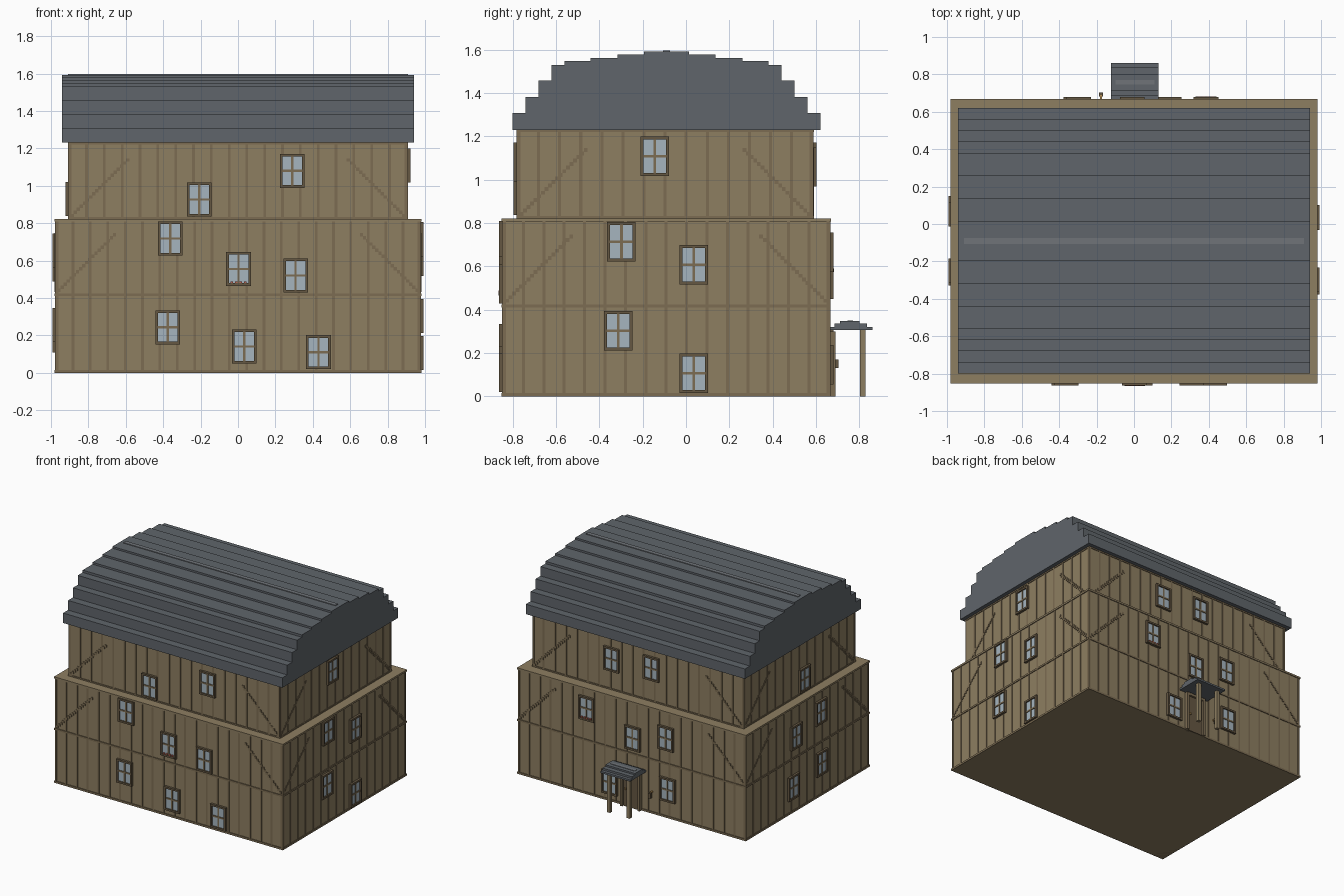
import bpy, bmesh
from mathutils import Matrix, Vector

if "Cube" in bpy.data.objects:
    bpy.data.objects.remove(bpy.data.objects["Cube"])

def material(name, rgb):
    m = bpy.data.materials.new(name)
    m.diffuse_color = (*rgb, 1)
    m.use_nodes = True
    m.node_tree.nodes["Principled BSDF"].inputs["Base Color"].default_value = m.diffuse_color
    return m

WALL = material("plank wall", (0.27, 0.21, 0.12))
BEAM = material("timber", (0.20, 0.15, 0.085))
FRAME = material("window frame", (0.13, 0.095, 0.055))
GLASS = material("glass", (0.38, 0.46, 0.52))
SLATE = material("slate", (0.115, 0.13, 0.145))
RIDGE = material("ridge cap", (0.16, 0.175, 0.19))
FLOWER = material("flowers", (0.5, 0.12, 0.08))
BRASS = material("brass", (0.5, 0.3, 0.1))

def boxes(name, spans, mat):
    """One object from boxes given as (x0, x1, y0, y1, z0, z1)."""
    bm = bmesh.new()
    for x0, x1, y0, y1, z0, z1 in spans:
        c = Vector((x0 + x1, y0 + y1, z0 + z1)) / 2
        size = Matrix.Diagonal((abs(x1 - x0), abs(y1 - y0), abs(z1 - z0), 1))
        bmesh.ops.create_cube(bm, size=1, matrix=Matrix.Translation(c) @ size)
    me = bpy.data.meshes.new(name)
    bm.to_mesh(me)
    bm.free()
    me.materials.append(mat)
    ob = bpy.data.objects.new(name, me)
    bpy.context.collection.objects.link(ob)
    return ob

# Wall planes: x half width, front y, back y
LOWER = (0.975, -0.845, 0.662)
UPPER = (0.905, -0.778, 0.585)

def on_wall(plan, side, u0, u1, z0, z1, d0, d1):
    """Box on one wall: u runs along the wall, d runs outwards."""
    hx, yf, yb = plan
    if side == "front":
        return (u0, u1, yf - d1, yf - d0, z0, z1)
    if side == "back":
        return (u0, u1, yb + d0, yb + d1, z0, z1)
    if side == "right":
        return (hx + d0, hx + d1, u0, u1, z0, z1)
    return (-hx - d1, -hx - d0, u0, u1, z0, z1)

def wall_range(plan, side):
    return (-plan[0], plan[0]) if side in ("front", "back") else plan[1:]

def grown(plan, d, z0, z1):
    return (-plan[0] - d, plan[0] + d, plan[1] - d, plan[2] + d, z0, z1)

# Storeys and horizontal bands
boxes("lower_storeys", [grown(LOWER, 0, 0, 0.815)], WALL)
boxes("upper_storey", [grown(UPPER, 0, 0.81, 1.235)], WALL)
boxes("floor_bands", [grown(LOWER, 0.006, 0, 0.015), grown(LOWER, 0.006, 0.41, 0.424),
                      grown(UPPER, 0.005, 0.82, 0.832), grown(UPPER, 0.005, 1.22, 1.235)], BEAM)
boxes("ledge", [grown(LOWER, 0.007, 0.808, 0.822)], WALL)

# Vertical battens, corner posts and stepped diagonal braces
SIDES = ("front", "back", "right", "left")
battens, braces = [], []
for plan, z0, z1, braced in ((LOWER, 0.0, 0.41, False), (LOWER, 0.42, 0.81, True), (UPPER, 0.82, 1.23, True)):
    for side in SIDES:
        a, b = wall_range(plan, side)
        n = round((b - a) / 0.094)
        for i in range(n + 1):
            u = min(max(a + (b - a) * i / n, a + 0.007), b - 0.007)
            battens.append(on_wall(plan, side, u - 0.007, u + 0.007, z0, z1, -0.01, 0.004))
        if braced:
            for i in range(19):
                t = 0.018 + i * 0.0165
                for u in (a + t, b - t):
                    braces.append(on_wall(plan, side, u - 0.009, u + 0.009,
                                          z0 + t - 0.006, z0 + t + 0.012, -0.01, 0.005))
boxes("battens", battens, BEAM)
boxes("diagonal_braces", braces, BEAM)

# Windows: centre along the wall, centre height
WINDOWS = {
    "front": [(0.29, 1.08), (-0.207, 0.927), (-0.362, 0.718), (0.003, 0.555), (0.308, 0.52),
              (-0.375, 0.243), (0.033, 0.14), (0.43, 0.11)],
    "back": [(0.225, 1.06), (-0.117, 1.08), (0.385, 0.665), (-0.01, 0.54), (-0.295, 0.615),
             (0.187, 0.145), (-0.31, 0.22)],
    "right": [(-0.145, 1.108), (-0.298, 0.714), (0.035, 0.608), (-0.312, 0.303), (0.035, 0.107)],
    "left": [(-0.15, 0.93), (0.052, 0.58), (-0.25, 0.655), (0.085, 0.2), (-0.262, 0.255)],
}
W, H, T = 0.066, 0.091, 0.014
for side, spots in WINDOWS.items():
    frames, bars, panes = [], [], []
    for u, z in spots:
        plan = UPPER if z > 0.82 else LOWER
        def part(u0, u1, z0, z1, d1):
            return on_wall(plan, side, u + u0, u + u1, z + z0, z + z1, -0.01, d1)
        frames += [part(-W, -W + T, -H, H, 0.018), part(W - T, W, -H, H, 0.018),
                   part(-W, W, H - T, H, 0.018), part(-W, W, -H, -H + T, 0.018)]
        bars += [part(-0.006, 0.006, -H + T, H - T, 0.013), part(-W + T, W - T, -0.006, 0.006, 0.013)]
        panes.append(part(-W + T, W - T, -H + T, H - T, 0.008))
    boxes(side + "_window_frames", frames, FRAME)
    boxes(side + "_window_bars", bars, BEAM)
    boxes(side + "_window_panes", panes, GLASS)

# Flower boxes under two windows
planter, blooms = [], []
for side, u, z in (("front", 0.003, 0.465), ("back", 0.385, 0.575)):
    planter.append(on_wall(LOWER, side, u - 0.055, u + 0.055, z, z + 0.014, 0, 0.021))
    for k in (-0.036, -0.012, 0.012, 0.036):
        blooms.append(on_wall(LOWER, side, u + k - 0.006, u + k + 0.006, z + 0.014, z + 0.024, 0.006, 0.02))
boxes("flower_boxes", planter, FRAME)
boxes("flower_blooms", blooms, FLOWER)

# Stepped barrel roof: half depth and top of each course, extruded along x
steps = [(0.71, 1.307), (0.65, 1.382), (0.59, 1.457), (0.53, 1.53), (0.47, 1.548),
         (0.35, 1.563), (0.227, 1.578), (0.105, 1.592)]
half, low = [], 1.23
for w, top in steps:
    half += [(w, low), (w, top)]
    low = top
outline = half + [(-w, z) for w, z in reversed(half)]
bm = bmesh.new()
end = bm.faces.new([bm.verts.new((-0.94, w - 0.09, z)) for w, z in outline])
ext = bmesh.ops.extrude_face_region(bm, geom=[end], use_keep_orig=True)
bmesh.ops.translate(bm, vec=(1.88, 0, 0), verts=[v for v in ext["geom"] if isinstance(v, bmesh.types.BMVert)])
bmesh.ops.recalc_face_normals(bm, faces=bm.faces)
me = bpy.data.meshes.new("roof")
bm.to_mesh(me)
bm.free()
me.materials.append(SLATE)
bpy.context.collection.objects.link(bpy.data.objects.new("roof", me))
boxes("ridge_cap", [(-0.91, 0.91, -0.106, -0.074, 1.585, 1.597)], RIDGE)

# Back porch: door, posts, stepped canopy and lantern
boxes("door", [(-0.07, 0.07, 0.65, 0.675, 0, 0.28)], FRAME)
boxes("door_frame", [(-0.085, -0.065, 0.65, 0.69, 0, 0.3), (0.065, 0.085, 0.65, 0.69, 0, 0.3),
                     (-0.085, 0.085, 0.65, 0.69, 0.28, 0.3)], BEAM)
boxes("door_handle", [(0.04, 0.05, 0.67, 0.685, 0.13, 0.145)], BRASS)
boxes("porch_posts", [(s * 0.085 - 0.013, s * 0.085 + 0.013, 0.803, 0.829, 0, 0.308) for s in (-1, 1)], WALL)
boxes("porch_canopy", [(-0.122, 0.132, 0.662, 0.86, 0.306, 0.32), (-0.122, 0.132, 0.685, 0.836, 0.319, 0.335),
                       (-0.122, 0.132, 0.71, 0.8, 0.334, 0.347)], SLATE)
boxes("canopy_ridge", [(-0.1, 0.11, 0.745, 0.77, 0.34, 0.35)], RIDGE)
boxes("lantern", [(-0.187, -0.167, 0.683, 0.703, 0.13, 0.17)], FRAME)
boxes("lantern_bracket", [(-0.182, -0.172, 0.655, 0.69, 0.165, 0.175)], BRASS)
